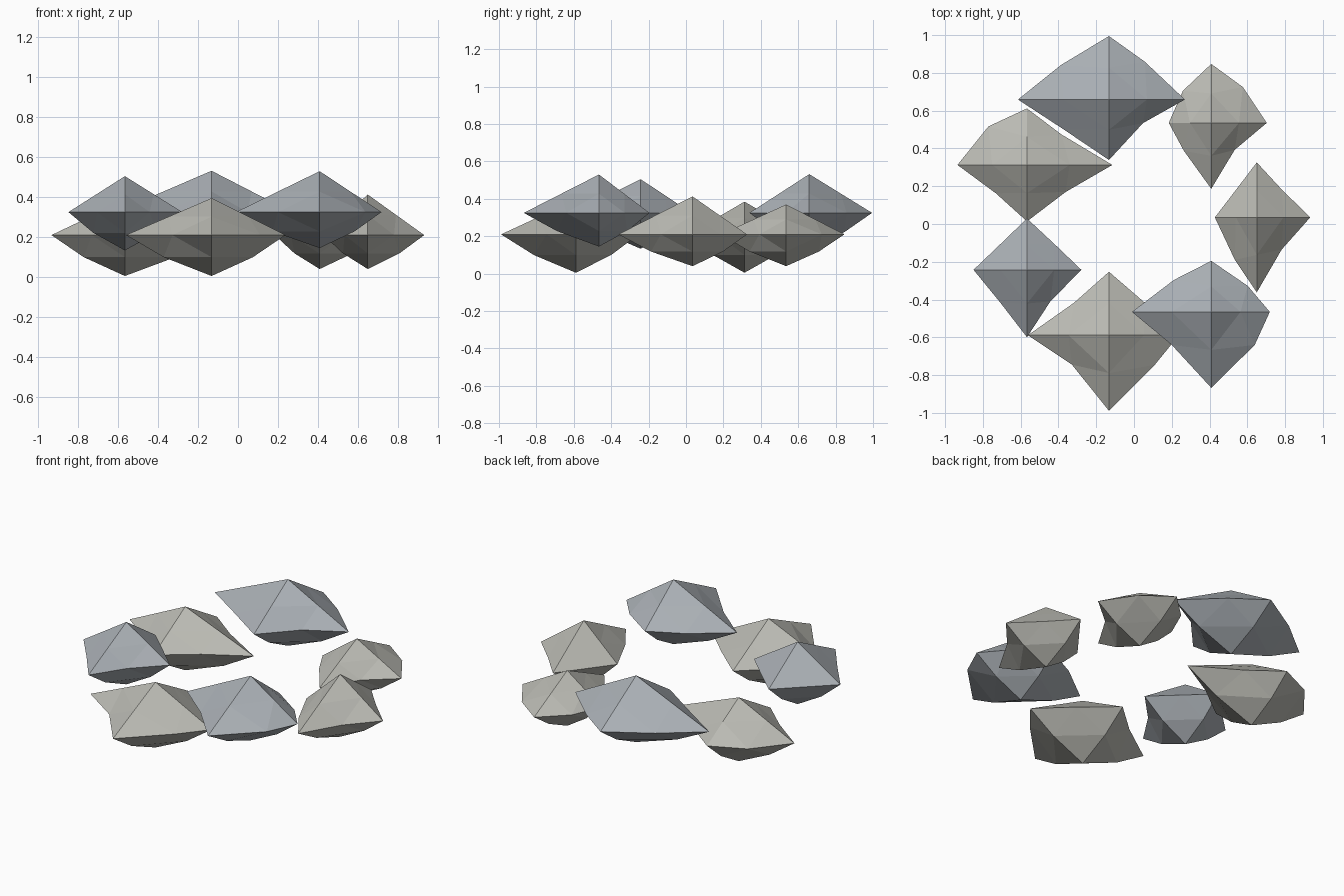
import bpy, math
from mathutils import Vector

if "Cube" in bpy.data.objects:
    bpy.data.objects.remove(bpy.data.objects["Cube"])


def material(name, rgb):
    m = bpy.data.materials.new(name)
    m.diffuse_color = (*rgb, 1)
    m.use_nodes = True
    m.node_tree.nodes["Principled BSDF"].inputs["Base Color"].default_value = m.diffuse_color
    return m


warm = material("warm_stone", (0.49, 0.49, 0.45))
cool = material("cool_stone", (0.40, 0.43, 0.46))

# Reach of each stone along +x -x +y -y +z -z, then the plan corners NE, NW, SW, SE
STONES = [
    ((.283, .222, .291, .397, .203, .170), ((.132, .148), (.110, .146), (.116, .225), (.132, .170))),
    ((.294, .225, .312, .349, .160, .170), ((.167, .190), (.150, .170), (.145, .148), (.124, .143))),
    ((.402, .482, .336, .320, .207, .190), ((.190, .200), (.254, .183), (.245, .155), (.180, .125))),
    ((.452, .368, .299, .299, .175, .205), ((.183, .161), (.204, .204), (.165, .150), (.205, .143))),
    ((.288, .283, .272, .357, .180, .192), ((.144, .138), (.141, .136), (.140, .175), (.124, .167))),
    ((.370, .429, .336, .400, .185, .205), ((.190, .172), (.185, .172), (.196, .156), (.243, .156))),
    ((.310, .420, .270, .402, .205, .180), ((.193, .138), (.198, .169), (.209, .175), (.230, .175))),
]


def stone(name, centre, reach, corners, mat):
    """Octahedron split once, with every edge midpoint nudged to make a rough stone."""
    px, nx, py, ny, pz, nz = reach
    ring = [Vector((px, 0, 0)), Vector((0, py, 0)), Vector((-nx, 0, 0)), Vector((0, -ny, 0))]
    signs = [(1, 1), (-1, 1), (-1, -1), (1, -1)]
    mids = [Vector((sx * c[0], sy * c[1], 0)) for (sx, sy), c in zip(signs, corners)]
    top, bottom = Vector((0, 0, pz)), Vector((0, 0, -nz))
    upper = [(v + top) * 0.5 for v in ring]
    lower = [Vector((v.x * 0.56, v.y * 0.56, -nz * 0.54)) for v in ring]
    verts = ring + mids + upper + lower + [top, bottom]
    faces = []
    for i in range(4):
        j = (i + 1) % 4
        m = 4 + i
        for base, pole, flip in ((8, 16, False), (12, 17, True)):
            a, b = base + i, base + j
            tris = [(i, m, a), (m, j, b), (a, m, b), (a, b, pole)]
            faces += [t[::-1] if flip else t for t in tris]
    me = bpy.data.meshes.new(name)
    me.from_pydata(verts, [], faces)
    me.materials.append(mat)
    ob = bpy.data.objects.new(name, me)
    ob.location = centre
    bpy.context.collection.objects.link(ob)


# Ring of seven stones, alternate ones raised and cooler in colour
for i, (reach, corners) in enumerate(STONES):
    a = math.tau * i / 7
    raised = i in (2, 4, 6)
    centre = (0.01 + 0.64 * math.cos(a), 0.035 + 0.64 * math.sin(a), 0.325 if raised else 0.21)
    stone(f"ring_stone_{i + 1}", centre, reach, corners, cool if raised else warm)
